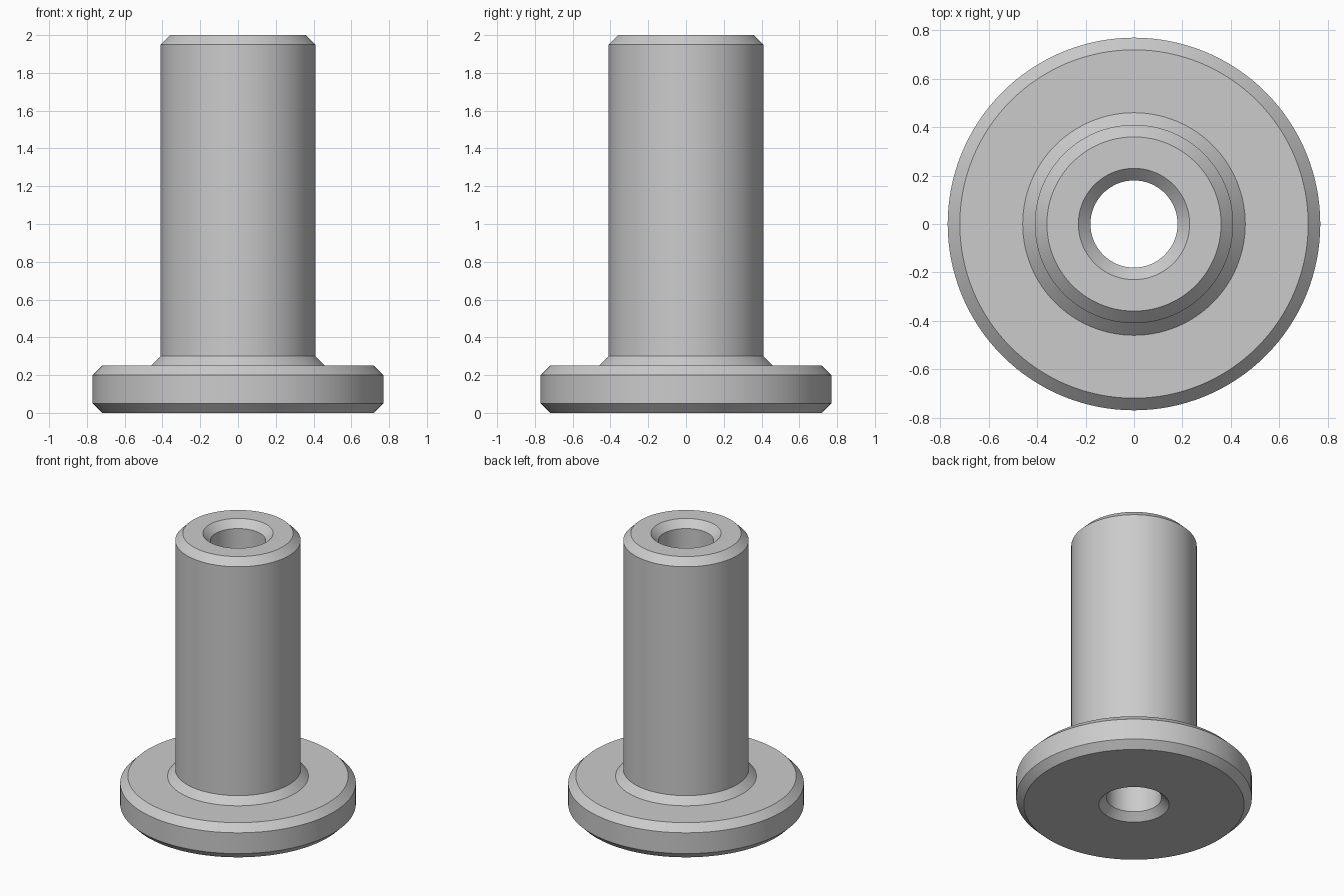
import bpy
import bmesh
from math import cos, sin, tau, radians

if "Cube" in bpy.data.objects:
    bpy.data.objects.remove(bpy.data.objects["Cube"], do_unlink=True)

SEGMENTS = 128
HEIGHT = 2.0
FLANGE_R, FLANGE_H = 0.77, 0.25
SHAFT_R, BORE_R = 0.41, 0.18
CHAMFER = 0.05

# Single plain material
metal = bpy.data.materials.new("plain grey")
grey = (0.6, 0.6, 0.6, 1.0)
metal.use_nodes = True
metal.diffuse_color = grey
metal.node_tree.nodes["Principled BSDF"].inputs["Base Color"].default_value = grey


def lathe(name, profile, material):
    """Revolve a closed (radius, height) loop around the z axis."""
    bm = bmesh.new()
    rings = []
    for r, z in profile:
        rings.append([bm.verts.new((r * cos(tau * i / SEGMENTS),
                                    r * sin(tau * i / SEGMENTS), z))
                      for i in range(SEGMENTS)])
    for a, b in zip(rings, rings[1:] + rings[:1]):
        for i in range(SEGMENTS):
            j = (i + 1) % SEGMENTS
            bm.faces.new((a[i], a[j], b[j], b[i]))
    bmesh.ops.recalc_face_normals(bm, faces=bm.faces)
    mesh = bpy.data.meshes.new(name)
    bm.to_mesh(mesh)
    bm.free()
    mesh.materials.append(material)
    obj = bpy.data.objects.new(name, mesh)
    bpy.context.collection.objects.link(obj)
    bpy.ops.object.select_all(action='DESELECT')
    obj.select_set(True)
    bpy.context.view_layer.objects.active = obj
    bpy.ops.object.shade_smooth_by_angle(angle=radians(30))
    return obj


c = CHAMFER
profile = [
    # Underside and flange rim
    (BORE_R + c, 0), (FLANGE_R - c, 0), (FLANGE_R, c),
    (FLANGE_R, FLANGE_H - c), (FLANGE_R - c, FLANGE_H),
    # Sloped collar and shaft
    (SHAFT_R + c, FLANGE_H), (SHAFT_R, FLANGE_H + c),
    (SHAFT_R, HEIGHT - c), (SHAFT_R - c, HEIGHT),
    # Through bore with countersunk ends
    (BORE_R + c, HEIGHT), (BORE_R, HEIGHT - c), (BORE_R, c),
]
lathe("flanged_bushing", profile, metal)
